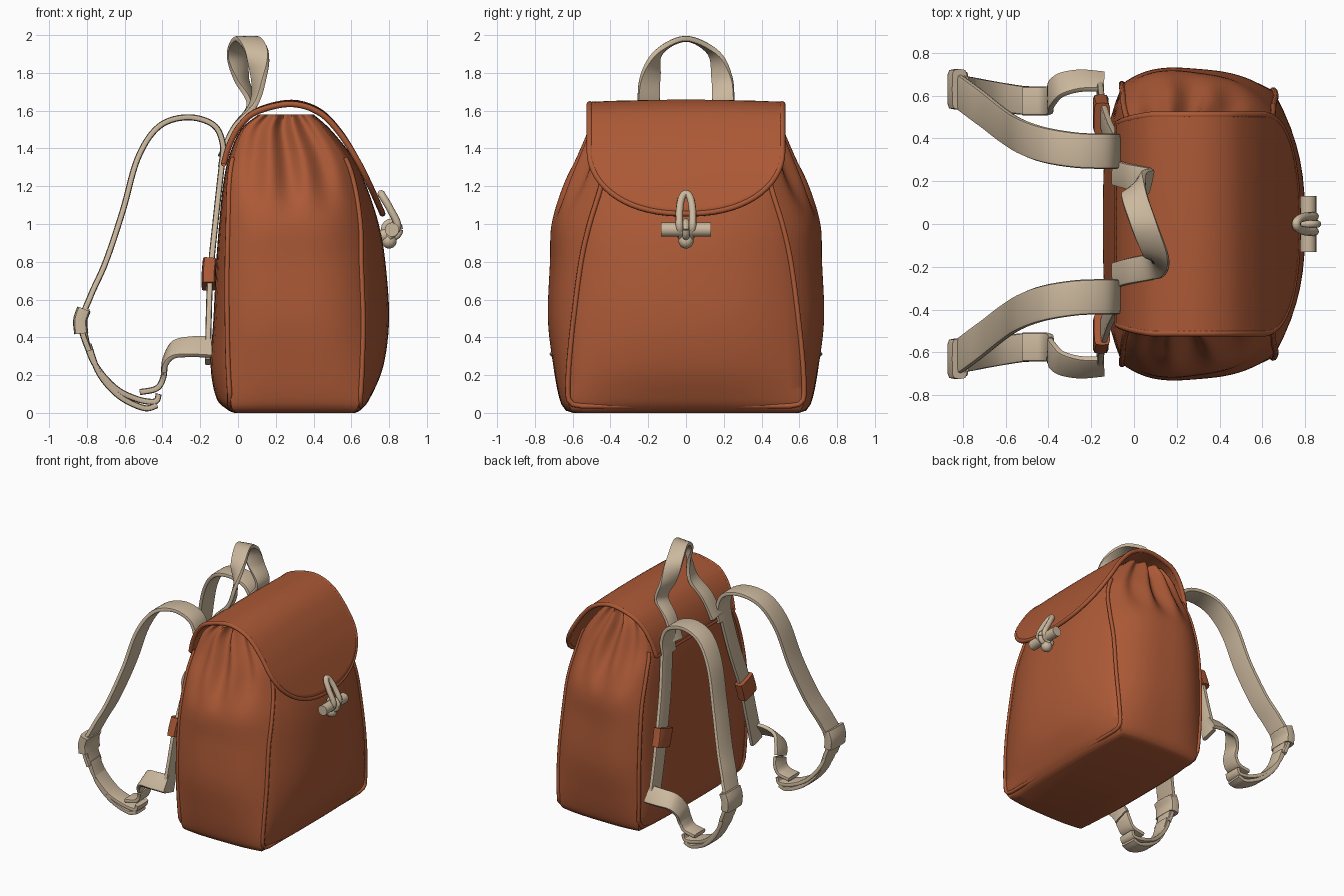
import bpy, bmesh, math
from mathutils import Vector

if "Cube" in bpy.data.objects:
    bpy.data.objects.remove(bpy.data.objects["Cube"])

def material(name, rgb):
    m = bpy.data.materials.new(name)
    m.diffuse_color = (*rgb, 1)
    m.use_nodes = True
    m.node_tree.nodes["Principled BSDF"].inputs["Base Color"].default_value = m.diffuse_color
    return m

BROWN = material("rust leather", (0.41, 0.10, 0.037))
TAN = material("beige webbing", (0.60, 0.48, 0.34))

def make(name, verts, faces, mat):
    me = bpy.data.meshes.new(name)
    me.from_pydata([tuple(v) for v in verts], [], faces)
    bm = bmesh.new()
    bm.from_mesh(me)
    bmesh.ops.recalc_face_normals(bm, faces=bm.faces)
    bm.to_mesh(me)
    bm.free()
    me.materials.append(mat)
    ob = bpy.data.objects.new(name, me)
    bpy.context.collection.objects.link(ob)
    return ob

def spline(keys, n=7):
    """Catmull-Rom through tuples of any length."""
    out = []
    k = [keys[0]] + list(keys) + [keys[-1]]
    for i in range(1, len(k) - 2):
        for j in range(n):
            t = j / n
            out.append([0.5 * (2*b + (c-a)*t + (2*a-5*b+4*c-d)*t*t + (3*b-a-3*c+d)*t**3)
                        for a, b, c, d in zip(k[i-1], k[i], k[i+1], k[i+2])])
    out.append(list(keys[-1]))
    return out

def sweep(name, path, w, t, mat, power=1.0, ns=12):
    """Sweep a rounded section; path rows are x,y,z and optionally the width direction."""
    pts = [Vector(p[:3]) for p in path]
    W = Vector((0.31, 0.9, 0.29))
    verts, faces = [], []
    for i, p in enumerate(pts):
        T = (pts[min(i+1, len(pts)-1)] - pts[max(i-1, 0)]).normalized()
        if len(path[i]) > 3:
            W = Vector(path[i][3:6])
        W = (W - T * W.dot(T)).normalized()
        N = T.cross(W)
        for a in range(ns):
            c, s = math.cos(2*math.pi*a/ns), math.sin(2*math.pi*a/ns)
            u = math.copysign(abs(c)**power, c) * w / 2
            v = math.copysign(abs(s)**power, s) * t / 2
            verts.append(p + W*u + N*v)
    for i in range(len(pts)-1):
        for a in range(ns):
            b = (a+1) % ns
            faces.append((i*ns+a, i*ns+b, (i+1)*ns+b, (i+1)*ns+a))
    faces += [tuple(range(ns)), tuple(range((len(pts)-1)*ns, len(pts)*ns))]
    return make(name, verts, faces, mat)

def strap(name, keys, w, t=0.032, mat=TAN):
    return sweep(name, spline(keys), w, t, mat, power=0.4)

def tube(name, pts, r, mat):
    return sweep(name, pts, 2*r, 2*r, mat, ns=8)

# ---- bag body: z, back x, back seam x, front seam x, front x, back seam y, front seam y, side y
LEVELS = [(0.0, -.02, -.01, .61, .62, .58, .58, .60), (.02, -.06, -.03, .63, .655, .62, .61, .64),
          (.08, -.115, -.04, .645, .70, .64, .625, .67), (.25, -.145, -.05, .655, .77, .65, .62, .70),
          (.5, -.13, -.055, .66, .80, .655, .595, .725), (.8, -.115, -.055, .65, .78, .64, .555, .71),
          (1.0, -.10, -.05, .645, .745, .61, .51, .70), (1.2, -.08, -.045, .615, .68, .55, .45, .64),
          (1.35, -.05, -.025, .565, .61, .49, .43, .575), (1.5, .015, .03, .46, .49, .465, .42, .51),
          (1.58, .11, .12, .38, .40, .455, .42, .47)]
rows = spline(LEVELS, 6)
NF, NS = 16, 40

def ring(r):
    z, x0, xb, xf, x1, yb, yf, wy = r
    k = min(max((z - 1.0) / 0.3, 0), 1)
    amp = 0.065 * k * k * (3 - 2*k)
    pts = []
    def side(sg, rev):
        for i in range(NS):
            s = -1 + 2*i/NS
            s = -s if rev else s                       # -1 back seam, 1 front seam
            x = xb + (xf - xb)*(s+1)/2
            y = yb + (yf - yb)*(s+1)/2 + (wy - (yb+yf)/2)*(1 - abs(s)**3)
            y -= amp*(1 - s*s)*(0.5 + 0.5*math.cos(s*math.pi*3.3 + 0.4))   # gathers
            pts.append((x, sg*y, z))
    for i in range(NF):
        t = -1 + 2*i/NF
        pts.append((xf + (x1 - xf)*(1 - abs(t)**2.6), yf*t, z))
    side(1, True)
    for i in range(NF):
        t = 1 - 2*i/NF
        pts.append((xb + (x0 - xb)*(1 - abs(t)**3.5), yb*t, z))
    side(-1, False)
    return pts

verts, faces = [], []
for r in rows:
    verts += ring(r)
n = 2*NF + 2*NS
for i in range(len(rows)-1):
    for a in range(n):
        b = (a+1) % n
        faces.append((i*n+a, i*n+b, (i+1)*n+b, (i+1)*n+a))
faces += [tuple(range(n)), tuple(range((len(rows)-1)*n, len(rows)*n))]
make("bag_body", verts, faces, BROWN)

# ---- piping along front and back seams
for nm, ix, iy, off in (("front_piping", 3, 6, 0.002), ("back_piping", 2, 5, -0.002)):
    col = [(r[ix] + off, r[iy], r[0]) for r in rows if 0.09 < r[0] < 1.36]
    x = col[0][0]
    leg = col[::-1] + [(x, .622, .07), (x, .60, .045), (x, .55, .036)]
    tube(nm, leg + [(a, -b, c) for a, b, c in leg[::-1]], 0.014, BROWN)

# ---- flap: side profile extruded across y with a rounded front edge
prof = [Vector((p[0], 0, p[1])) for p in spline(
    [(-.075, 1.32), (-.045, 1.42), (.01, 1.52), (.1, 1.595), (.28, 1.635), (.43, 1.59),
     (.54, 1.48), (.635, 1.33), (.70, 1.2), (.765, 1.055)], 8)]
acc = [0.0]
for a, b in zip(prof, prof[1:]):
    acc.append(acc[-1] + (b - a).length)

def along(s):
    i = 0
    while i < len(acc)-2 and acc[i+1] < s:
        i += 1
    return prof[i].lerp(prof[i+1], (s - acc[i]) / (acc[i+1] - acc[i]))

def flap_point(u, t):
    drop = 0.36*(1 - math.sqrt(max(0, 1 - abs(u)**2.3)))
    p = along(t*(acc[-1] - drop))
    half = 0.47 + 0.04*min(1, t*3)
    return Vector((p.x, half*u, p.z + 0.012*(1 - u*u)*math.sin(math.pi*t)))

M, K = 32, 40
us = [math.sin(math.pi/2*(-1 + 2*i/M)) for i in range(M+1)]
verts = [flap_point(u, j/K) for u in us for j in range(K+1)]
faces = [(i*(K+1)+j, (i+1)*(K+1)+j, (i+1)*(K+1)+j+1, i*(K+1)+j+1) for i in range(M) for j in range(K)]
flap = make("flap", verts, faces, BROWN)
mod = flap.modifiers.new("thickness", "SOLIDIFY")
mod.thickness, mod.offset = 0.024, 0
edge = [flap_point(-1, j/K) for j in range(K+1)] + [flap_point(u, 1) for u in us[1:-1]] \
    + [flap_point(1, 1 - j/K) for j in range(K+1)] + [flap_point(u, 0) for u in us[::-1][1:]]
tube("flap_piping", edge, 0.016, BROWN)

# ---- top handle, twisting from flat on the back to flat at the crown
strap("top_handle", [(-.09, .24, 1.36, 0, -1, 0), (-.02, .22, 1.51, 0, -1, 0), (.07, .20, 1.63, -.2, -1, 0),
      (.02, .19, 1.77, -.5, -.8, 0), (.0, .14, 1.91, -1, -.4, 0), (.045, 0, 1.98, -1, 0, 0),
      (.10, -.14, 1.91, -1, .2, 0), (.11, -.19, 1.77, -.5, .8, 0), (.08, -.20, 1.63, -.2, 1, 0),
      (-.02, -.22, 1.51, 0, 1, 0), (-.09, -.24, 1.36, 0, 1, 0)], 0.122)

# ---- shoulder straps, one set each side
for s, tag in ((1, "left"), (-1, "right")):
    def y(keys):
        return [(k[0], s*k[1], k[2], *(k[3:] and (k[3], s*k[4], k[5]) or (0, 1, 0))) for k in keys]
    strap("shoulder_strap_" + tag, y([(-.09, .34, 1.30), (-.08, .34, 1.42), (-.13, .34, 1.525), (-.27, .345, 1.565),
          (-.42, .37, 1.515), (-.53, .41, 1.35), (-.61, .46, 1.07), (-.70, .53, .80), (-.78, .59, .62),
          (-.83, .63, .47), (-.79, .63, .33)]), 0.165)
    strap("lower_strap_" + tag, y([(-.80, .63, .55), (-.815, .63, .45), (-.77, .62, .28), (-.66, .60, .14),
          (-.54, .58, .075), (-.44, .575, .06), (-.42, .575, .10)]), 0.135)
    strap("strap_tail_" + tag, y([(-.79, .63, .36), (-.735, .62, .21), (-.63, .60, .09), (-.50, .58, .026),
          (-.43, .575, .04)]), 0.125)
    strap("strap_anchor_" + tag, y([(-.52, .575, .11), (-.43, .575, .13), (-.395, .58, .19),
          (-.385, .61, .27, 0, 1, -.3), (-.34, .65, .335, 0, .8, -.6), (-.25, .67, .35, 0, .7, -.75),
          (-.14, .665, .35, 0, .6, -.8)]), 0.135)
    strap("buckle_" + tag, y([(-.815, .63, .55), (-.835, .63, .49), (-.83, .63, .42)]), 0.19, 0.075)
    strap("back_strap_" + tag, y([(-.085, .36, 1.32), (-.115, .42, 1.05), (-.145, .51, .75),
          (-.155, .57, .5), (-.16, .63, .27)]), 0.125)
    strap("strap_keeper_" + tag, y([(-.15, .49, .80), (-.155, .51, .735), (-.155, .53, .67)]), 0.16, 0.075, BROWN)

# ---- toggle with cord loop and knot
sweep("toggle_bar", [(.815, .132*k/4, .97) for k in range(-4, 5)], 0.075, 0.075, TAN, ns=16)
tube("toggle_loop", spline([(.80, -.025, .93), (.845, -.035, .99), (.805, -.034, 1.08), (.77, -.022, 1.14),
     (.758, 0, 1.16), (.77, .022, 1.14), (.805, .034, 1.08), (.845, .035, .99), (.80, .025, .93)]), 0.02, TAN)
tube("toggle_wrap", [(.815 + .042*math.cos(a*math.pi/8), 0, .97 + .042*math.sin(a*math.pi/8))
                     for a in range(17)], 0.018, TAN)
for nm, loc, r in (("toggle_knot", (.80, 0, .91), .04), ("toggle_knot_side", (.775, 0, .94), .035)):
    bm = bmesh.new()
    bmesh.ops.create_uvsphere(bm, u_segments=16, v_segments=10, radius=r)
    me = bpy.data.meshes.new(nm)
    bm.to_mesh(me)
    bm.free()
    me.materials.append(TAN)
    ob = bpy.data.objects.new(nm, me)
    ob.location = loc
    bpy.context.collection.objects.link(ob)

# ---- smooth shading
for ob in bpy.context.collection.objects:
    ob.select_set(True)
    bpy.context.view_layer.objects.active = ob
bpy.ops.object.shade_smooth_by_angle(angle=math.radians(50))
